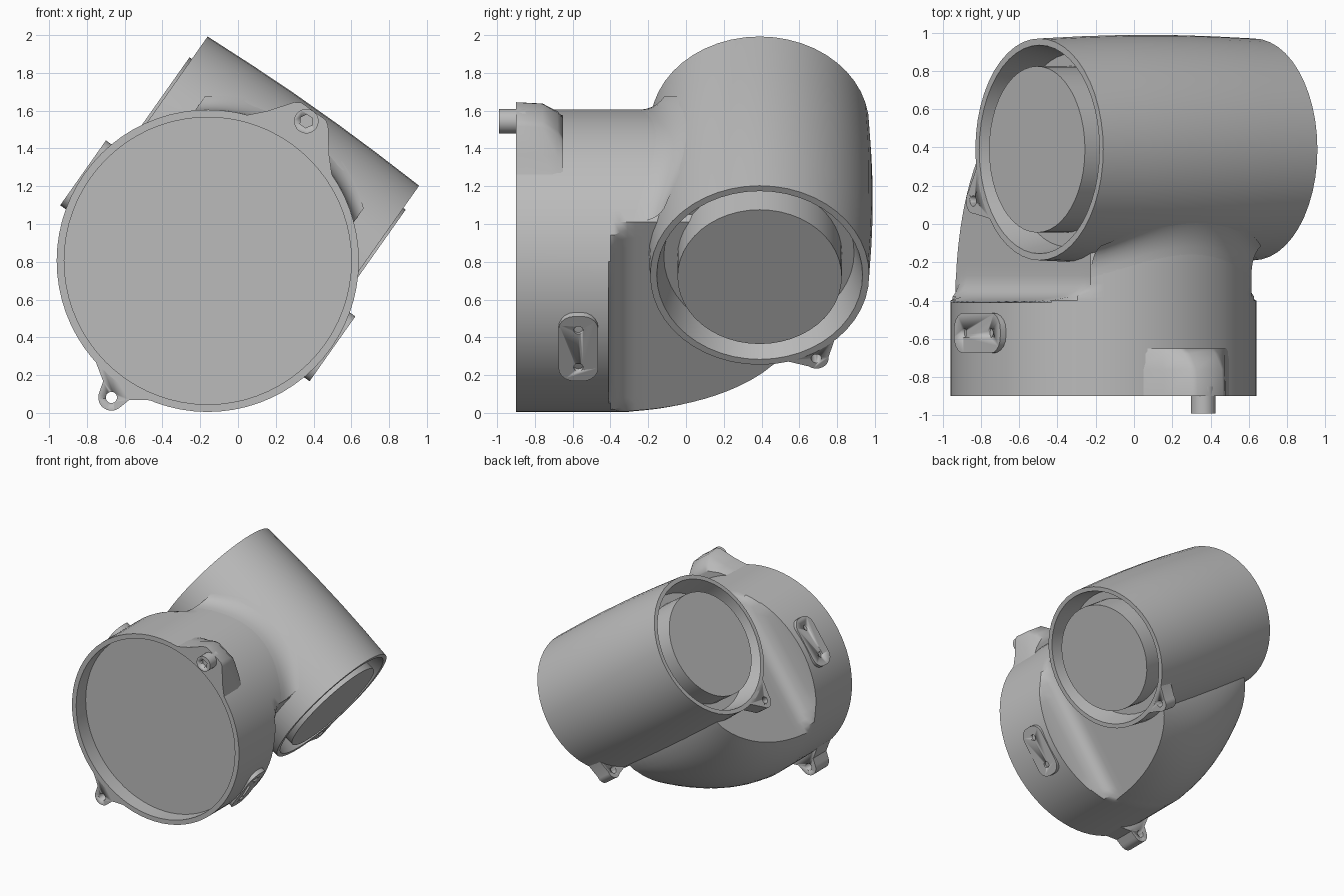
import bpy, bmesh, math
from math import sin, cos, pi, sqrt, radians
from mathutils import Matrix

cube = bpy.data.objects.get("Cube")
if cube:
    bpy.data.objects.remove(cube, do_unlink=True)

grey = bpy.data.materials.new("light grey")
grey.use_nodes = True
COLOUR = (0.5, 0.5, 0.5, 1)
grey.diffuse_color = COLOUR
grey.node_tree.nodes["Principled BSDF"].inputs["Base Color"].default_value = COLOUR

# The whole housing is symmetric in a frame tilted about the y axis
FRAME = Matrix.Translation((-0.16, 0, 0.805)) @ Matrix.Rotation(radians(35.2), 4, 'Y')
R = 0.80                 # front barrel radius
TUBE_Y = TUBE_Z = 0.39   # cross tube axis
TUBE_R, TUBE_END = 0.58, 0.685


def make(name, verts, faces, angle=35):
    mesh = bpy.data.meshes.new(name)
    mesh.from_pydata(verts, [], faces)
    bm = bmesh.new()
    bm.from_mesh(mesh)
    bmesh.ops.remove_doubles(bm, verts=bm.verts, dist=0.0002)
    bmesh.ops.recalc_face_normals(bm, faces=bm.faces)
    bm.to_mesh(mesh)
    bm.free()
    mesh.materials.append(grey)
    ob = bpy.data.objects.new(name, mesh)
    bpy.context.collection.objects.link(ob)
    ob.matrix_world = FRAME
    activate(ob)
    bpy.ops.object.shade_smooth_by_angle(angle=radians(angle))
    return ob


def activate(ob):
    bpy.ops.object.select_all(action='DESELECT')
    ob.select_set(True)
    bpy.context.view_layer.objects.active = ob


def loft(name, rings, caps=True, angle=35):
    n = len(rings[0])
    verts = [p for ring in rings for p in ring]
    faces = [(i * n + j, i * n + (j + 1) % n, (i + 1) * n + (j + 1) % n, (i + 1) * n + j)
             for i in range(len(rings) - 1) for j in range(n)]
    if caps:
        faces += [tuple(range(n)), tuple(range((len(rings) - 1) * n, len(rings) * n))]
    return make(name, verts, faces, angle)


def prism(name, outline, lo, hi, axis):
    """Extrude an outline along y (outline in x, z) or along x (outline in y, z)."""
    place = (lambda p, t: (p[0], t, p[1])) if axis == 'y' else (lambda p, t: (t, p[0], p[1]))
    return loft(name, [[place(p, t) for p in outline] for t in (lo, hi)])


def arc(cx, cz, r, start, end, n):
    return [(cx + r * cos(start + (end - start) * i / n),
             cz + r * sin(start + (end - start) * i / n)) for i in range(n + 1)]


def drill(ob, centre, r, lo, hi, axis, sides=16):
    cutter = prism("drill", arc(*centre, r, 0, 2 * pi, sides)[:-1], lo, hi, axis)
    mod = ob.modifiers.new("hole", 'BOOLEAN')
    mod.operation, mod.solver, mod.object = 'DIFFERENCE', 'EXACT', cutter
    activate(ob)
    bpy.ops.object.modifier_apply(modifier=mod.name)
    bpy.data.objects.remove(cutter, do_unlink=True)


# Main body: round front barrel, stepped to flat sides, with a bowl-shaped belly
def section(y, half_width=1.0, belly=1.0, scale=1.0):
    ring = []
    for i in range(72):
        a = 2 * pi * i / 72
        x, z = R * scale * sin(a), R * scale * cos(a)
        x = max(-half_width, min(half_width, x))
        ring.append((x, y, z if z > 0 else z * belly))
    return ring


FLAT = 0.514
rings = [section(-0.77, scale=0.95), section(-0.90, scale=0.95), section(-0.90), section(-0.41)]
for y, w in ((-0.40, 0.66), (-0.38, 0.58), (-0.35, 0.54), (-0.31, 0.52)):
    rings.append(section(y, w))
for i in range(15):
    y = -0.27 + 0.86 * i / 14
    rings.append(section(y, FLAT, sqrt(1 - (y + 0.4) ** 2)))
loft("main_body", rings)

# Cross tube: slightly barrelled, with a deep groove and core disc at both ends
half = [(0.70, 0.001), (0.70, 0.435), (0.48, 0.435), (0.48, 0.50),
        (TUBE_END, 0.545), (TUBE_END, TUBE_R), (0.4, 0.592), (0.15, 0.598)]
profile = half + [(-x, r) for x, r in reversed(half)]
loft("cross_tube", [[(x, TUBE_Y + y, TUBE_Z + z) for y, z in arc(0, 0, r, 0, 2 * pi, 48)[:-1]]
                    for x, r in profile])

# Concave blend where the top of the body runs into the tube
STEPS, COLS = 6, 24
verts, faces = [], []
for c in range(COLS + 1):
    x = -FLAT + 2 * FLAT * c / COLS
    z0 = sqrt(R * R - x * x)
    tube_front = lambda z: TUBE_Y - sqrt(0.594 ** 2 - (z - TUBE_Z) ** 2)
    z1 = z0 + 0.09
    p, q, s = (tube_front(z0) - 0.12, z0), (tube_front(z0), z0), (tube_front(z1), z1)
    for i in range(STEPS + 1):
        t = i / STEPS
        y, z = [(1 - t) ** 2 * p[k] + 2 * t * (1 - t) * q[k] + t * t * s[k] for k in (0, 1)]
        verts.append((x, y, z))
for c in range(COLS):
    for i in range(STEPS):
        a = c * (STEPS + 1) + i
        faces.append((a, a + 1, a + STEPS + 2, a + STEPS + 1))
make("tube_blend", verts, faces)

# Top boss carrying the clamp bolt, with a sloping rear
inner = arc(0, 0, 0.775, radians(66), radians(114), 8)
outer = [(-0.2, 0.83), (-0.11, 0.95), (-0.08, 0.97), (0.08, 0.97), (0.11, 0.95), (0.2, 0.83)]
outline = inner + outer
loft("bolt_boss", [[(x, y, z - drop * max(0, z - 0.78)) for x, z in outline]
                   for y, drop in ((-0.90, 0), (-0.76, 0.05), (-0.68, 0.35), (-0.65, 0.6))])

# Clamp bolt with a hexagonal socket
bolt = prism("clamp_bolt", arc(0, 0.905, 0.065, 0, 2 * pi, 24)[:-1], -0.99, -0.85, 'y')
drill(bolt, (0, 0.905), 0.036, -1.05, -0.95, 'y', 6)

# Bottom lug with a through hole
inner = arc(0, 0, 0.775, radians(288), radians(252), 6)
tip = arc(0, -0.885, 0.07, radians(190), radians(350), 10)
outline = inner + [(-0.13, -0.81), (-0.085, -0.84)] + tip + [(0.085, -0.84), (0.13, -0.81)]
lug = prism("bottom_lug", outline, -0.90, -0.72, 'y')
drill(lug, (0, -0.885), 0.03, -1, -0.6, 'y')

# Flat mounting pads on both sides, each with two screw holes
corners = [(-0.57 + sy * 0.02, sz * 0.125, k) for k, (sy, sz) in
           enumerate(((1, 1), (-1, 1), (-1, -1), (1, -1)))]
outline = [p for y, z, k in corners for p in arc(y, z, 0.085, k * pi / 2, (k + 1) * pi / 2, 5)]
for name, side in (("left_pad", 1), ("right_pad", -1)):
    pad = prism(name, outline, side * 0.70, side * 0.808, 'x')
    for z in (-0.12, 0.12):
        drill(pad, (-0.57, z), 0.025, side * 0.74, side * 0.9, 'x')

# Small drilled lugs at the lower edge of each tube end
for name, side, dy, dz in (("left_tube_lug", 1, 0.30, -0.54), ("right_tube_lug", -1, -0.27, -0.60)):
    phi = math.atan2(dz, dy)
    cy, cz = TUBE_Y + dy, TUBE_Z + dz
    root = [(TUBE_Y + 0.57 * cos(phi + s), TUBE_Z + 0.57 * sin(phi + s)) for s in (0.27, -0.27)]
    outline = root + arc(cy, cz, 0.065, phi - 1.2, phi + 1.2, 10)
    lug = prism(name, outline, side * 0.56, side * TUBE_END, 'x')
    drill(lug, (cy, cz), 0.028, side * 0.5, side * 0.8, 'x')
